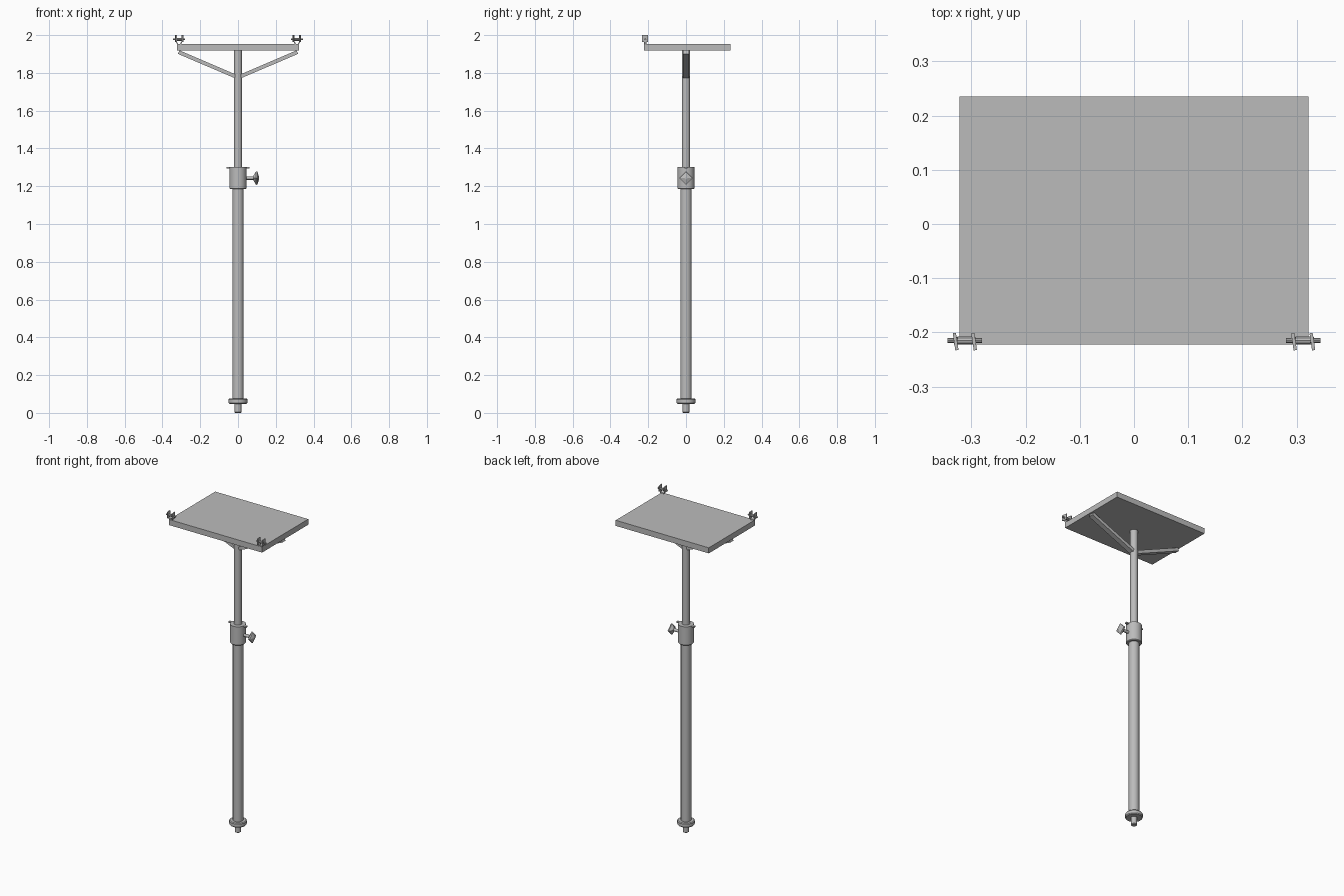
import bpy, bmesh, math
from mathutils import Vector, Matrix

cube = bpy.data.objects.get("Cube")
if cube:
    bpy.data.objects.remove(cube)

grey = bpy.data.materials.new("satin grey")
grey.use_nodes = True
colour = (0.5, 0.5, 0.5, 1)
grey.diffuse_color = colour
grey.node_tree.nodes["Principled BSDF"].inputs["Base Color"].default_value = colour


def finish(name, bm, smooth=False):
    bmesh.ops.recalc_face_normals(bm, faces=bm.faces)
    mesh = bpy.data.meshes.new(name)
    bm.to_mesh(mesh)
    bm.free()
    mesh.materials.append(grey)
    obj = bpy.data.objects.new(name, mesh)
    bpy.context.collection.objects.link(obj)
    if smooth:
        bpy.ops.object.select_all(action="DESELECT")
        obj.select_set(True)
        bpy.context.view_layer.objects.active = obj
        bpy.ops.object.shade_smooth_by_angle(angle=math.radians(35))
    return obj


def box(name, centre, size, turn=Matrix()):
    bm = bmesh.new()
    bmesh.ops.create_cube(bm, size=1)
    bm.transform(Matrix.Translation(centre) @ turn @ Matrix.Diagonal((*size, 1)))
    return finish(name, bm)


def turned(name, profile, origin=(0, 0, 0), axis="Z", sides=24, smooth=True):
    """Closed lathe of (radius, height) rings along the given axis."""
    bm = bmesh.new()
    rings = [[bm.verts.new((r * math.cos(a), r * math.sin(a), h))
              for a in (2 * math.pi * i / sides for i in range(sides))]
             for r, h in profile]
    for low, high in zip(rings, rings[1:]):
        for i in range(sides):
            j = (i + 1) % sides
            bm.faces.new((low[i], low[j], high[j], high[i]))
    bm.faces.new(rings[0][::-1])
    bm.faces.new(rings[-1])
    turn = Matrix.Rotation(math.pi / 2, 4, "Y") if axis == "X" else Matrix()
    bm.transform(Matrix.Translation(origin) @ turn)
    return finish(name, bm, smooth)


# Telescopic pole with its foot
turned("foot_spigot", [(0.014, 0), (0.018, 0.004), (0.018, 0.06)])
turned("foot_flange", [(0.046, 0.048), (0.05, 0.053), (0.05, 0.071), (0.046, 0.076)])
turned("lower_pole", [(0.03, 0.07), (0.03, 1.2)])
turned("upper_pole", [(0.022, 1.18), (0.022, 1.925)])

# Clamping collar with top lugs and a locking knob
turned("collar", [(0.042, 1.185), (0.045, 1.189), (0.045, 1.303)])
box("collar_lugs", (0, 0, 1.299), (0.122, 0.014, 0.008))
turned("knob_stem", [(0.009, 0.04), (0.009, 0.09)], (0, 0, 1.243), "X", 12)
turned("knob_head", [(0.014, 0.082), (0.036, 0.096), (0.034, 0.103), (0.008, 0.111)],
       (0, 0, 1.243), "X", 4, False)

# Tabletop
box("tabletop", (0, 0.0065, 1.9355), (0.644, 0.457, 0.035))

for side, label in ((1, "left"), (-1, "right")):
    # Diagonal brace from pole to tabletop
    start, end = Vector((0.015 * side, 0, 1.782)), Vector((0.314 * side, 0, 1.91))
    run = end - start
    tilt = Matrix.Rotation(-math.atan2(run.z, run.x), 4, "Y")
    box(label + "_brace", (start + end) / 2, (run.length, 0.032, 0.02), tilt)

    # Corner clip: cross pin, thicker sleeve, two wings and splayed legs
    x, y, z = 0.312 * side, -0.215, 1.978
    turned(label + "_clip_pin", [(0.005, -0.032), (0.005, 0.032)], (x, y, z), "X", 10)
    turned(label + "_clip_sleeve", [(0.008, -0.014), (0.008, 0.014)], (x, y, z), "X", 10)
    for wing, place in ((-1, "inner"), (1, "outer")):
        yaw = Matrix.Rotation(0.15, 4, "Z")
        box(f"{label}_{place}_clip_wing", (x + wing * 0.017, y - 0.002, 1.982),
            (0.006, 0.032, 0.036), yaw)
        lean = Matrix.Rotation(wing * 0.5, 4, "Y")
        box(f"{label}_{place}_clip_leg", (x + wing * 0.012, y, 1.96),
            (0.005, 0.014, 0.024), lean)
